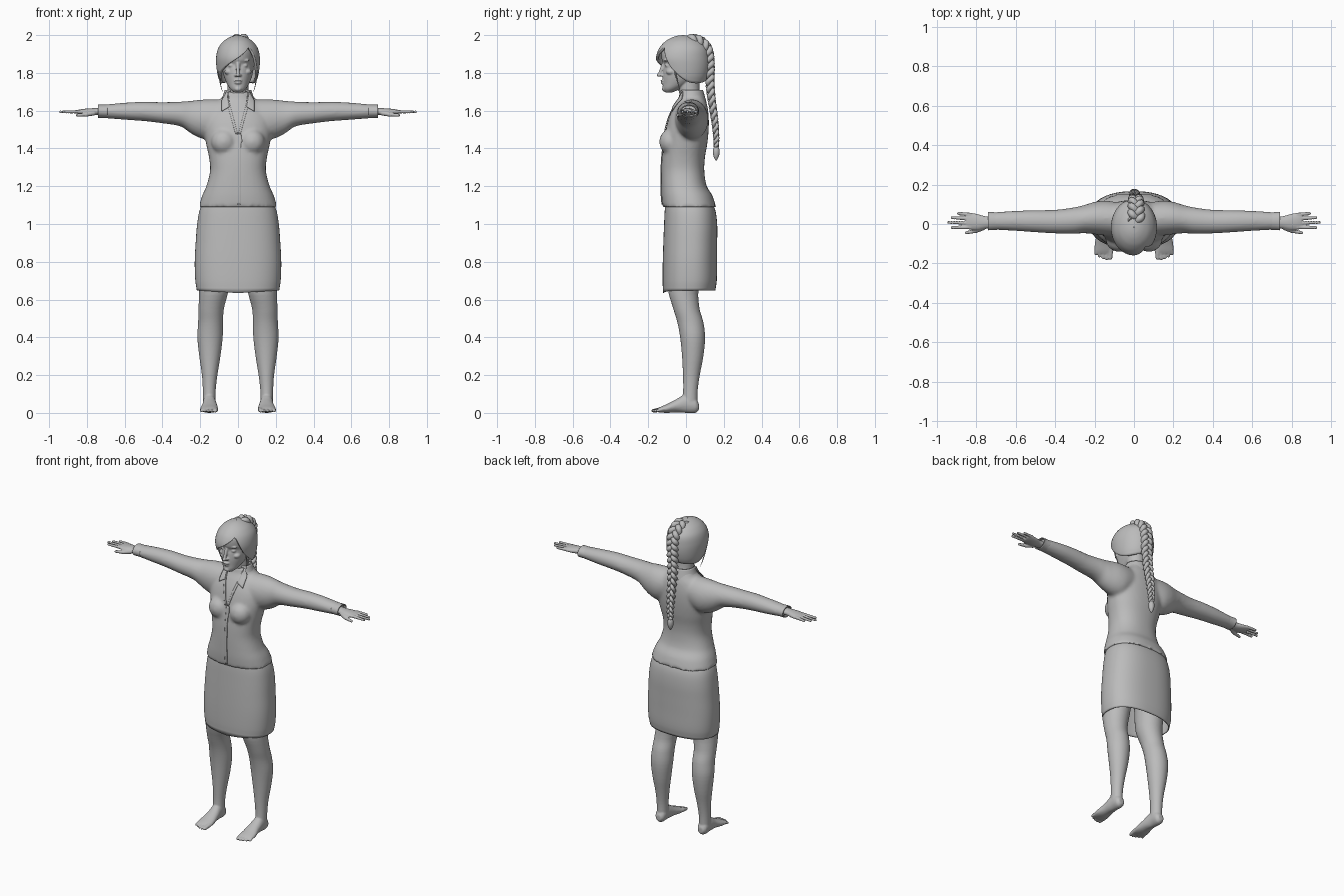
import bpy, bmesh, math
from mathutils import Vector, Matrix

if "Cube" in bpy.data.objects:
    bpy.data.objects.remove(bpy.data.objects["Cube"])

grey = bpy.data.materials.new("plain_grey")
grey.use_nodes = True
colour = (.5, .5, .5, 1)
grey.diffuse_color = colour
grey.node_tree.nodes["Principled BSDF"].inputs["Base Color"].default_value = colour
AXES = {"x": (1, 2, 0), "y": (0, 2, 1), "z": (0, 1, 2)}


def sample(rows, t):
    """Smooth interpolation of rows sorted by their first column."""
    last = len(rows) - 1
    i = max([k for k in range(last) if rows[k][0] <= t], default=0)
    a, b = rows[i], rows[i + 1]
    h = b[0] - a[0]
    f = min(max((t - a[0]) / h, 0), 1)

    def slope(k, c):
        p, q = rows[max(k - 1, 0)], rows[min(k + 1, last)]
        return (q[c] - p[c]) / (q[0] - p[0])
    out = []
    for c in range(1, len(a)):
        m, n = slope(i, c) * h, slope(i + 1, c) * h
        out.append(a[c] + f * (m + f * (3 * (b[c] - a[c]) - 2 * m - n
                                        + f * (m + n - 2 * (b[c] - a[c])))))
    return out


def skin(bm, rings, caps=True, closed=True):
    loops = [[bm.verts.new(p) for p in ring] for ring in rings]
    n = len(loops[0])
    for a, b in zip(loops, loops[1:]):
        for k in range(n if closed else n - 1):
            j = (k + 1) % n
            bm.faces.new((a[k], a[j], b[j], b[k]))
    if caps:
        bm.faces.new(loops[0])
        bm.faces.new(loops[-1])


def loft(bm, axis, rows, side=1, caps=True, power=2, steps=4, n=40):
    """Rows: position, centre and radius across, low and high limits."""
    rows = sorted(rows)
    ts = [a[0] + (b[0] - a[0]) * k / steps for a, b in zip(rows, rows[1:]) for k in range(steps)]
    u, v, w = AXES[axis]
    rings = []
    for t in ts + [rows[-1][0]]:
        c, r, lo, hi = sample(rows, t)
        ring = []
        for k in range(n):
            p = [0, 0, 0]
            for slot, mid, rad, s in ((u, c, r, math.cos(math.tau * k / n)),
                                      (v, (lo + hi) / 2, (hi - lo) / 2, math.sin(math.tau * k / n))):
                p[slot] = mid + rad * math.copysign(abs(s) ** (2 / power), s)
            p[w] = t
            p[0] *= side
            ring.append(p)
        rings.append(ring)
    skin(bm, rings, caps)


def ball(bm, centre, radii, side=1):
    place = Matrix.Translation((centre[0] * side, *centre[1:])) @ Matrix.Diagonal((*radii, 1))
    bmesh.ops.create_uvsphere(bm, u_segments=20, v_segments=12, radius=1, matrix=place)


def finger(bm, start, end, r, side=1):
    for k in range(9):
        p = Vector(start).lerp(Vector(end), k / 8)
        ball(bm, p, [r * (1 - .2 * k / 8)] * 3, side)


def finish(name, bm, voxel=0, smooth=0, thick=0, wrap=None, gap=.004):
    bmesh.ops.recalc_face_normals(bm, faces=bm.faces[:])
    me = bpy.data.meshes.new(name)
    bm.to_mesh(me)
    bm.free()
    me.materials.append(grey)
    me.polygons.foreach_set("use_smooth", [True] * len(me.polygons))
    me.set_sharp_from_angle(angle=math.radians(50))
    ob = bpy.data.objects.new(name, me)
    bpy.context.collection.objects.link(ob)
    if voxel:
        m = ob.modifiers.new("merge", "REMESH")
        m.mode, m.voxel_size, m.use_smooth_shade = "VOXEL", voxel, True
    if smooth:
        m = ob.modifiers.new("soften", "SMOOTH")
        m.factor, m.iterations = .5, smooth
    if wrap:
        m = ob.modifiers.new("lie_on", "SHRINKWRAP")
        m.target, m.wrap_mode, m.offset = wrap, "ABOVE_SURFACE", gap
    if thick:
        m = ob.modifiers.new("cloth", "SOLIDIFY")
        m.thickness, m.offset = thick, -1
    return ob


def panel(name, corners, wrap, gap=.004, n=12):
    """Thin cloth patch between four corners, laid onto the blouse."""
    a, b, c, d = map(Vector, corners)
    bm = bmesh.new()
    skin(bm, [[a.lerp(b, i / n).lerp(d.lerp(c, i / n), j / 4) for j in range(5)]
              for i in range(n + 1)], False, False)
    finish(name, bm, wrap=wrap, gap=gap, thick=.004)


def tube(name, pts, radii):
    cu = bpy.data.curves.new(name, "CURVE")
    cu.dimensions, cu.bevel_depth, cu.bevel_resolution, cu.use_fill_caps = "3D", 1, 3, True
    sp = cu.splines.new("POLY")
    sp.points.add(len(pts) - 1)
    for p, co, r in zip(sp.points, pts, radii):
        p.co, p.radius = (*co, 1), r
    cu.materials.append(grey)
    bpy.context.collection.objects.link(bpy.data.objects.new(name, cu))


SIDES = ((1, "left"), (-1, "right"))

# Blouse: torso, bust and sleeves fused together
bm = bmesh.new()
loft(bm, "z", [(1.09, 0, .208, -.125, .16), (1.15, 0, .19, -.13, .14), (1.2, 0, .168, -.131, .11),
               (1.28, 0, .148, -.131, .097), (1.35, 0, .153, -.128, .1), (1.42, 0, .168, -.12, .112),
               (1.5, 0, .18, -.108, .12), (1.57, 0, .17, -.088, .12), (1.63, 0, .125, -.06, .112),
               (1.665, 0, .088, -.04, .1), (1.7, 0, .068, -.034, .086)], power=2.3)
for s, _ in SIDES:
    ball(bm, (.075, -.08, 1.435), (.068, .062, .068), s)
    loft(bm, "x", [(.08, .025, .085, 1.47, 1.66), (.15, .03, .088, 1.445, 1.66), (.2, .03, .082, 1.455, 1.658),
                   (.25, .025, .072, 1.48, 1.652), (.3, .018, .067, 1.515, 1.648), (.4, .012, .06, 1.533, 1.645),
                   (.5, .014, .056, 1.545, 1.647), (.6, .016, .051, 1.552, 1.642),
                   (.73, .015, .043, 1.563, 1.63)], s)
blouse = finish("blouse", bm, .01, 5)

# Cuffs
for s, label in SIDES:
    bm = bmesh.new()
    loft(bm, "x", [(.69, .015, .044, 1.561, 1.632), (.72, .015, .045, 1.562, 1.632),
                   (.74, .015, .047, 1.562, 1.632)], s, False)
    finish(label + "_cuff", bm, thick=.006)

# Collar band, lapels and front placket
bm = bmesh.new()
loft(bm, "z", [(1.645, 0, .1, -.055, .108), (1.675, 0, .082, -.045, .1), (1.71, 0, .07, -.035, .09)], caps=False)
bmesh.ops.delete(bm, geom=[f for f in bm.faces if f.calc_center_median().y < -.022], context="FACES")
finish("collar_band", bm, thick=.005)
for s, label in SIDES:
    panel(label + "_collar_flap", [(s * .062, -.02, 1.705), (s * .045, -.07, 1.62),
                                   (s * .088, -.08, 1.6), (s * .092, -.03, 1.675)], blouse, .01)
    panel(label + "_neckline_edge", [(s * .058, -.04, 1.69), (s * .002, -.13, 1.48),
                                     (s * .014, -.13, 1.48), (s * .07, -.04, 1.68)], blouse, .006)
panel("placket", [(-.003, -.14, 1.48), (-.003, -.14, 1.1), (.014, -.14, 1.1), (.014, -.14, 1.48)], blouse, .004, 30)

# Skirt with a slightly dipped front hem
bm = bmesh.new()
loft(bm, "z", [(.648, 0, .218, -.122, .155), (.7, 0, .226, -.124, .163), (.8, 0, .229, -.123, .164),
               (.9, 0, .224, -.12, .165), (1, 0, .216, -.116, .165), (1.08, 0, .201, -.112, .153),
               (1.14, 0, .17, -.105, .12)], caps=False, power=2.4, n=64)
for v in bm.verts:
    if v.co.z < .66 and v.co.y < 0:
        v.co.z -= .014 * max(0, 1 - abs(v.co.x) / .2)
finish("skirt", bm, thick=.006)

# Legs with feet and toes
for s, label in SIDES:
    bm = bmesh.new()
    loft(bm, "z", [(.04, .152, .033, -.02, .06), (.12, .152, .034, -.015, .062), (.2, .15, .041, -.016, .073),
                   (.3, .149, .056, -.021, .092), (.4, .148, .067, -.031, .101), (.48, .145, .066, -.046, .092),
                   (.55, .142, .067, -.067, .072), (.65, .128, .078, -.095, .066), (.8, .12, .085, -.1, .1)], s)
    loft(bm, "y", [(-.15, .152, .042, .004, .024), (-.135, .152, .048, .002, .032), (-.1, .152, .047, 0, .047),
                   (-.05, .15, .039, .003, .073), (0, .152, .034, 0, .1), (.05, .152, .031, 0, .08),
                   (.068, .152, .018, .014, .05)], s)
    for k in range(5):
        x = .117 + .0185 * k
        tip = (-.172, -.177, -.172, -.163, -.152)[k]
        finger(bm, (x, -.13, .018), (x + .003, tip, .011), .0095 if k else .013, s)
    finish(label + "_leg", bm, .005, 2)

# Hands
for s, label in SIDES:
    bm = bmesh.new()
    loft(bm, "x", [(.68, .01, .032, 1.575, 1.618), (.75, .008, .031, 1.576, 1.614), (.79, .009, .04, 1.574, 1.612),
                   (.83, .014, .043, 1.578, 1.608), (.85, .016, .038, 1.583, 1.604)], s)
    for start, tip, end in ((.048, .89, .054), (.027, .922, .032), (.004, .94, .008), (-.017, .922, -.018)):
        finger(bm, (.83, start, 1.595), (tip, end, 1.593), .0098, s)
    finger(bm, (.765, -.018, 1.588), (.805, -.036, 1.579), .014, s)
    finger(bm, (.8, -.035, 1.58), (.85, -.044, 1.576), .0105, s)
    finish(label + "_hand", bm, .004, 2)

# Neck, head and facial features
bm = bmesh.new()
loft(bm, "z", [(1.58, 0, .06, -.03, .078), (1.66, 0, .058, -.03, .078), (1.72, 0, .056, -.04, .072),
               (1.8, 0, .055, -.04, .07)])
loft(bm, "z", [(1.697, 0, .022, -.112, -.07), (1.715, 0, .042, -.122, -.03), (1.745, 0, .06, -.123, .03),
               (1.78, 0, .074, -.124, .08), (1.82, 0, .082, -.12, .1), (1.845, 0, .085, -.116, .105),
               (1.87, 0, .086, -.128, .108), (1.92, 0, .082, -.128, .1), (1.96, 0, .065, -.1, .07),
               (1.98, 0, .04, -.07, .04)])
finger(bm, (0, -.116, 1.85), (0, -.139, 1.795), .0115)
ball(bm, (0, -.142, 1.789), (.011, .013, .01))
ball(bm, (0, -.124, 1.758), (.023, .012, .0055))
ball(bm, (0, -.122, 1.747), (.019, .012, .006))
ball(bm, (0, -.112, 1.715), (.02, .016, .014))
for s, _ in SIDES:
    ball(bm, (.012, -.127, 1.787), (.008, .01, .007), s)
    ball(bm, (.034, -.096, 1.839), (.018, .016, .011), s)
    ball(bm, (.036, -.104, 1.866), (.026, .014, .007), s)
    ball(bm, (.048, -.08, 1.806), (.024, .026, .018), s)
finish("head", bm, .004, 2)

# Hair cap with a swept fringe: the hem height follows the angle from the front
shape = [(1.7, .085, -.1, .085), (1.75, .096, -.117, .102), (1.78, .106, -.131, .115), (1.83, .114, -.15, .125),
         (1.88, .116, -.159, .125), (1.93, .105, -.142, .115), (1.965, .08, -.112, .085),
         (1.985, .052, -.08, .055), (1.996, .025, -.048, .02), (2, .002, -.018, -.014)]
hem = [(-3.15, 1.76), (-2, 1.745), (-1.5, 1.755), (-1.1, 1.795), (-.6, 1.835), (0, 1.88), (.45, 1.92),
       (.62, 1.935), (.85, 1.89), (1.1, 1.82), (1.6, 1.76), (2.2, 1.745), (3.15, 1.76)]
bm = bmesh.new()
rings = []
for k in range(33):
    ring = []
    for i in range(96):
        d = math.tau * i / 96 - math.pi
        z = 2 - (2 - sample(hem, d)[0]) * (k / 32) ** 1.7
        w, lo, hi = sample(shape, z)
        ring.append((w * math.sin(d), (lo + hi) / 2 - (hi - lo) / 2 * math.cos(d), z))
    rings.append(ring)
skin(bm, rings, False)
finish("hair_cap", bm, thick=.014)

# Three woven strands of the plait
path = [(0, .015, 1.975), (.08, .065, 1.97), (.17, .11, 1.93), (.3, .125, 1.85), (.45, .127, 1.75),
        (.6, .137, 1.65), (.75, .152, 1.55), (.9, .16, 1.46), (1, .16, 1.41)]
for strand in range(3):
    pts, radii = [], []
    for k in range(181):
        t = k / 180
        p, q = Vector(sample(path, t)), Vector(sample(path, min(t + .01, 1)))
        if t == 1:
            q = p + Vector((0, -1))
        along = (q - p).normalized()
        size = 1 - .55 * t
        a = math.tau * (6 * t + strand / 3)
        depth = .015 * size * math.sin(2 * a)
        pts.append((.012 * (1 - t) + .028 * size * math.sin(a), p.x - along.y * depth, p.y + along.x * depth))
        radii.append(.0185 * size)
    tube(f"plait_strand_{strand + 1}", pts, radii)

# Plait tie, tail tuft and loose locks
bm = bmesh.new()
ball(bm, (0, .16, 1.412), (.014, .014, .01))
finish("plait_tie", bm)
bm = bmesh.new()
loft(bm, "z", [(1.335, 0, .003, .156, .162), (1.36, 0, .015, .145, .175), (1.39, 0, .018, .142, .178),
               (1.415, 0, .01, .15, .17)], n=14)
finish("plait_tail", bm)
for s, label in SIDES:
    tube(label + "_loose_lock", [(s * (.1 - .018 * f * f), -.06 + .03 * f, 1.81 - .11 * f)
                                 for f in (k / 10 for k in range(11))], [.005 - .0004 * k for k in range(11)])
